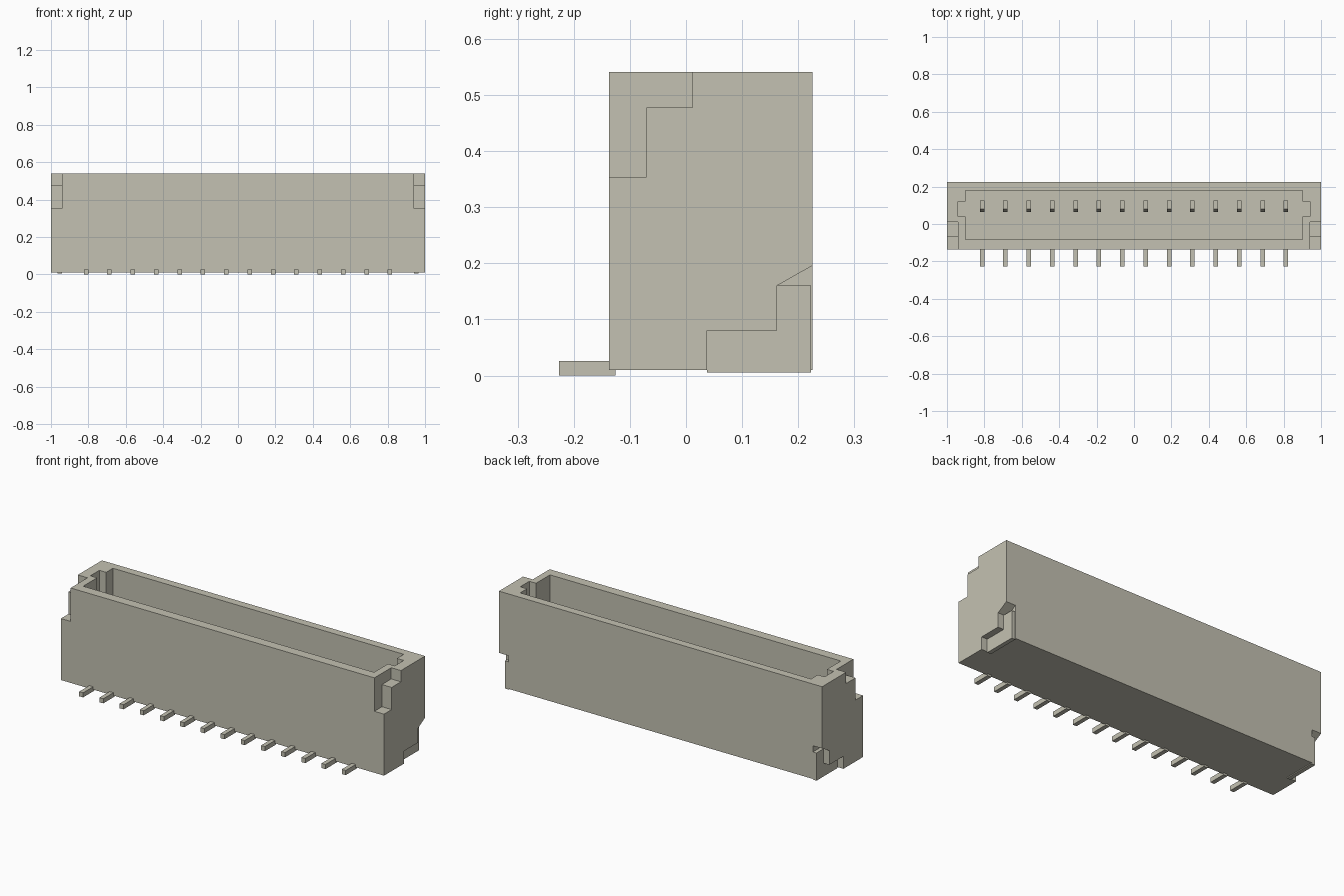
import bpy
import bmesh

if "Cube" in bpy.data.objects:
    bpy.data.objects.remove(bpy.data.objects["Cube"], do_unlink=True)

COLOUR = (0.55, 0.535, 0.445, 1)
mat = bpy.data.materials.new("warm_grey_plastic")
mat.use_nodes = True
mat.diffuse_color = COLOUR
mat.node_tree.nodes["Principled BSDF"].inputs["Base Color"].default_value = COLOUR


def prism(name, profile, x0, x1):
    """Extrude a (y, z) profile along x."""
    bm = bmesh.new()
    face = bm.faces.new([bm.verts.new((x0, y, z)) for y, z in profile])
    side = bmesh.ops.extrude_face_region(bm, geom=[face])["geom"]
    verts = [v for v in side if isinstance(v, bmesh.types.BMVert)]
    bmesh.ops.translate(bm, verts=verts, vec=(x1 - x0, 0, 0))
    bmesh.ops.recalc_face_normals(bm, faces=bm.faces)
    mesh = bpy.data.meshes.new(name)
    bm.to_mesh(mesh)
    bm.free()
    mesh.materials.append(mat)
    obj = bpy.data.objects.new(name, mesh)
    bpy.context.scene.collection.objects.link(obj)
    return obj


def box(name, x0, x1, y0, y1, z0, z1):
    return prism(name, [(y0, z0), (y1, z0), (y1, z1), (y0, z1)], x0, x1)


def cut(target, cutter):
    mod = target.modifiers.new("cut", "BOOLEAN")
    mod.operation = "DIFFERENCE"
    mod.solver = "EXACT"
    mod.object = cutter
    bpy.context.view_layer.objects.active = target
    bpy.ops.object.modifier_apply(modifier=mod.name)
    bpy.data.objects.remove(cutter, do_unlink=True)


FRONT, BACK, TOP, BASE, FLOOR = -0.137, 0.225, 0.541, 0.01, 0.12

# Housing with its open cavity
housing = box("housing", -1, 1, FRONT, BACK, BASE, TOP)
cut(housing, box("cavity_cutter", -0.9, 0.9, -0.083, 0.18, FLOOR, 0.7))

# Stepped corner profile and solder tab recess profile
corner = [(-0.3, 0.354), (-0.07, 0.354), (-0.07, 0.478),
          (0.012, 0.478), (0.012, 0.7), (-0.3, 0.7)]
recess = [(0.037, -0.1), (0.3, -0.1), (0.3, 0.238), (0.162, 0.16),
          (0.162, 0.08), (0.037, 0.08)]
tab = [(0.037, 0.005), (0.223, 0.005), (0.223, 0.16),
       (0.162, 0.16), (0.162, 0.08), (0.037, 0.08)]

for s, side in ((1, "left"), (-1, "right")):
    # Keying slot inside the end wall, corner steps and tab recess
    cut(housing, box("slot_cutter", s * 0.85, s * 0.942, 0.04, 0.12, FLOOR, 0.7))
    cut(housing, prism("corner_cutter", corner, s * 0.94, s * 1.1))
    cut(housing, prism("recess_cutter", recess, s * 0.942, s * 1.1))
    # Flat solder tab seated in the recess
    prism("solder_tab_" + side, tab, s * 0.941, s * 0.964)

# Contact pins: foot outside the front, post inside the cavity
post = [(0.065, FLOOR - 0.02), (0.125, FLOOR - 0.02), (0.125, 0.38),
        (0.08, 0.38), (0.065, 0.33)]
for i in range(14):
    x = (i - 6.5) * 0.125
    box(f"pin_foot_{i + 1}", x - 0.012, x + 0.012, -0.226, -0.126, 0, 0.026)
    prism(f"pin_post_{i + 1}", post, x - 0.012, x + 0.012)
